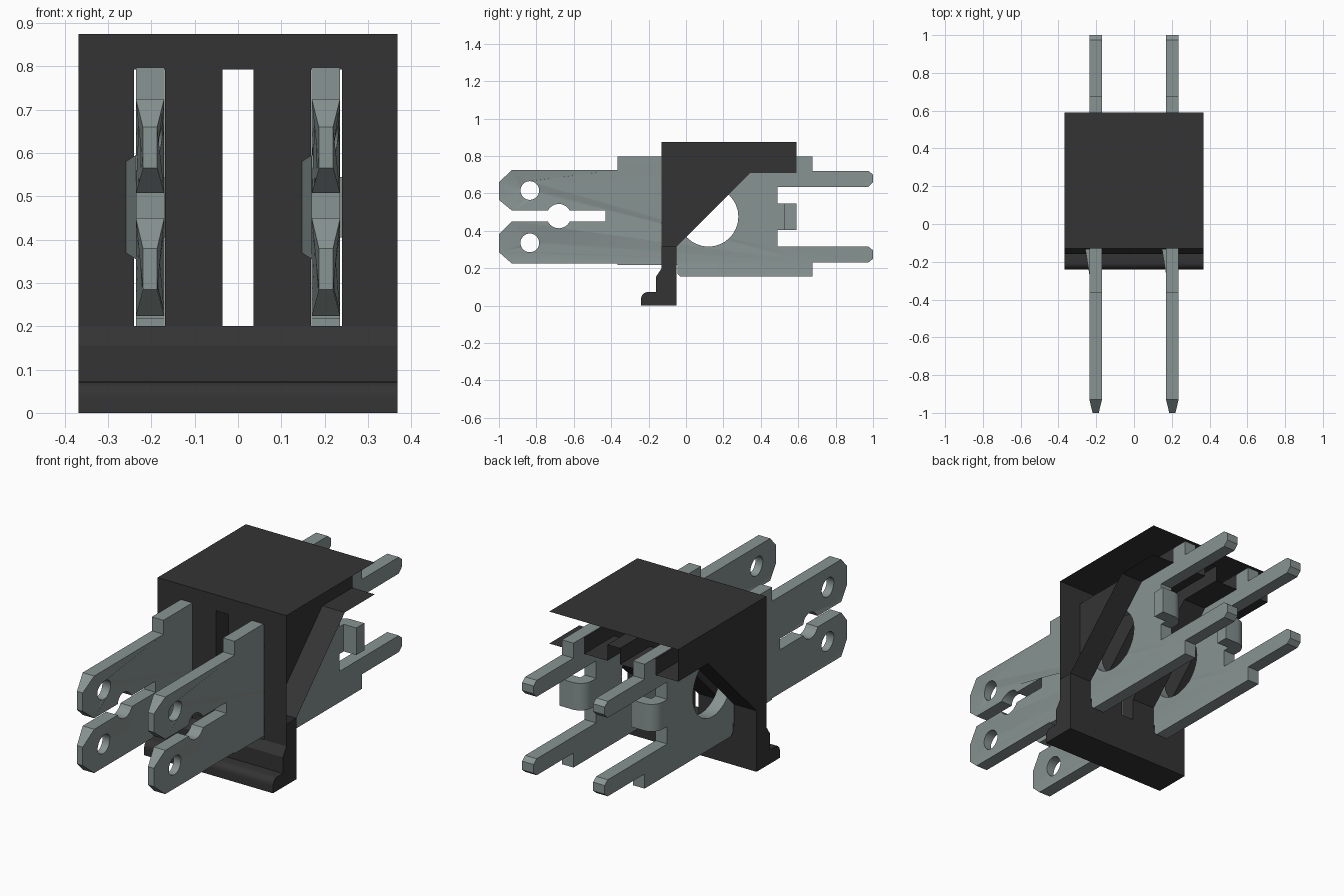
import bpy, bmesh, math
from mathutils import Vector

cube = bpy.data.objects.get("Cube")
if cube:
    bpy.data.objects.remove(cube, do_unlink=True)


def material(name, rgb):
    m = bpy.data.materials.new(name)
    m.use_nodes = True
    m.diffuse_color = (*rgb, 1)
    b = next(n for n in m.node_tree.nodes if n.type == 'BSDF_PRINCIPLED')
    b.inputs["Base Color"].default_value = (*rgb, 1)
    b.inputs["Roughness"].default_value = 0.6
    return m


BLACK = material("black plastic", (0.034, 0.034, 0.034))
METAL = material("grey green metal", (0.245, 0.295, 0.288))


def prism(name, pts, lo, hi, mat, axis='X'):
    """Extrude a (y, z) profile along X, or an (x, y) profile along Z."""
    def place(p, t):
        return (t, p[0], p[1]) if axis == 'X' else (p[0], p[1], t)
    bm = bmesh.new()
    a = [bm.verts.new(place(p, lo)) for p in pts]
    b = [bm.verts.new(place(p, hi)) for p in pts]
    bm.faces.new(a)
    bm.faces.new(b)
    for i in range(len(pts)):
        j = (i + 1) % len(pts)
        bm.faces.new((a[i], a[j], b[j], b[i]))
    bmesh.ops.recalc_face_normals(bm, faces=bm.faces)
    me = bpy.data.meshes.new(name)
    bm.to_mesh(me)
    bm.free()
    me.materials.append(mat)
    ob = bpy.data.objects.new(name, me)
    bpy.context.collection.objects.link(ob)
    return ob


def circle(cy, cz, r, n=32):
    return [(cy + r * math.cos(math.tau * i / n), cz + r * math.sin(math.tau * i / n))
            for i in range(n)]


def cut(ob, cutters):
    """Subtract each cutter, bake the result and discard the cutters."""
    for c in cutters:
        c.hide_render = True
        m = ob.modifiers.new("cut", 'BOOLEAN')
        m.operation, m.solver, m.object = 'DIFFERENCE', 'EXACT', c
    bpy.context.view_layer.update()
    dg = bpy.context.evaluated_depsgraph_get()
    me = bpy.data.meshes.new_from_object(ob.evaluated_get(dg))
    ob.modifiers.clear()
    ob.data = me
    for c in cutters:
        bpy.data.objects.remove(c, do_unlink=True)


# Housing: roof, sloped cheeks, front wall and rounded foot
W, BACK, SPLIT = 0.368, 0.59, 0.315
foot_round = [(-0.205 - 0.035 * math.cos(a), 0.037 + 0.035 * math.sin(a))
              for a in (i * math.pi / 12 for i in range(7))]
housing = prism("housing", [
    (-0.13, 0.875), (BACK, 0.875), (BACK, 0.71), (0.345, 0.71), (-0.05, SPLIT),
    (-0.05, 0), (-0.24, 0), *foot_round, (-0.16, 0.072), (-0.16, 0.155),
    (-0.13, 0.2)], -W, W, BLACK)

# Three slots running right through from front to back
slot = [(-0.5, 0.2), (1, 0.2), (1, 0.793), (-0.5, 0.793)]
cut(housing, [prism("slot_cutter", slot, x - 0.036, x + 0.036, BLACK)
              for x in (-0.204, 0, 0.204)])

# The shell is open at the back and on the upper part of the left cheek
bm = bmesh.new()
bm.from_mesh(housing.data)
bmesh.ops.bisect_plane(bm, geom=bm.verts[:] + bm.edges[:] + bm.faces[:],
                       plane_co=(0, 0, SPLIT), plane_no=(0, 0, 1))
doomed = []
for f in bm.faces:
    c = f.calc_center_median()
    open_back = all(abs(v.co.y - BACK) < 1e-4 for v in f.verts)
    open_side = all(abs(v.co.x - W) < 1e-4 for v in f.verts) and c.z > SPLIT
    if open_back or open_side:
        doomed.append(f)
bmesh.ops.delete(bm, geom=doomed, context='FACES')
bm.to_mesh(housing.data)
bm.free()

# Flat contact outline: forked front, wide body, two rear pins
outline = [
    (-0.43, 0.45), (-0.43, 0.507), (-0.93, 0.507), (-1, 0.565), (-1, 0.66),
    (-0.93, 0.725), (-0.365, 0.725), (-0.365, 0.797), (0.675, 0.797),
    (0.675, 0.72), (0.975, 0.72), (1, 0.7), (1, 0.66), (0.975, 0.635),
    (0.49, 0.635), (0.49, 0.315), (0.975, 0.315), (1, 0.295), (1, 0.25),
    (0.975, 0.23), (0.675, 0.23), (0.675, 0.155), (-0.03, 0.155),
    (-0.045, 0.17), (-0.045, 0.217), (-0.365, 0.217), (-0.365, 0.224),
    (-0.93, 0.224), (-1, 0.285), (-1, 0.38), (-0.93, 0.45)]
holes = [(-0.835, 0.615, 0.05), (-0.835, 0.335, 0.05),
         (-0.68, 0.478, 0.065), (0.12, 0.475, 0.16)]
T = 0.033

for side, x in (("right", -0.203), ("left", 0.203)):
    blade = prism(side + "_contact_blade", outline, x - T, x + T, METAL)
    # Thin the fork tips
    for v in blade.data.vertices:
        if v.co.y < -0.99:
            v.co.x = x + (v.co.x - x) * 0.5
    cut(blade, [prism("hole_cutter", circle(*h), x - 0.1, x + 0.1, METAL)
                for h in holes])

    # Sprung barb in front of the housing wall
    barb = prism(side + "_locking_barb",
                 [(x - T + 0.01, -0.27), (x - T, -0.27), (x - 0.055, -0.132),
                  (x - T + 0.01, -0.132)], 0.355, 0.595, METAL, 'Z')
    for v in barb.data.vertices:
        if v.co.x < x - 0.05:
            v.co.z += 0.014 if v.co.z < 0.475 else -0.014

    # Bent tab between the rear pins
    bend = [(x + 0.032 - 0.065 * math.cos(a), 0.525 + 0.065 * math.sin(a))
            for a in (i * math.pi / 12 for i in range(7))]
    prism(side + "_bent_tab",
          [(x - T, 0.48), *bend, (x + 0.105, 0.59), (x + 0.105, 0.525),
           (x + T, 0.525), (x + T, 0.48)], 0.405, 0.545, METAL, 'Z')

# Smooth the curved walls and keep every corner sharp
bpy.ops.object.select_all(action='DESELECT')
for ob in bpy.context.collection.objects:
    if ob.type == 'MESH' and ob.data.materials and ob.data.materials[0] in (BLACK, METAL):
        ob.select_set(True)
        bpy.context.view_layer.objects.active = ob
bpy.ops.object.shade_smooth_by_angle(angle=math.radians(25))
